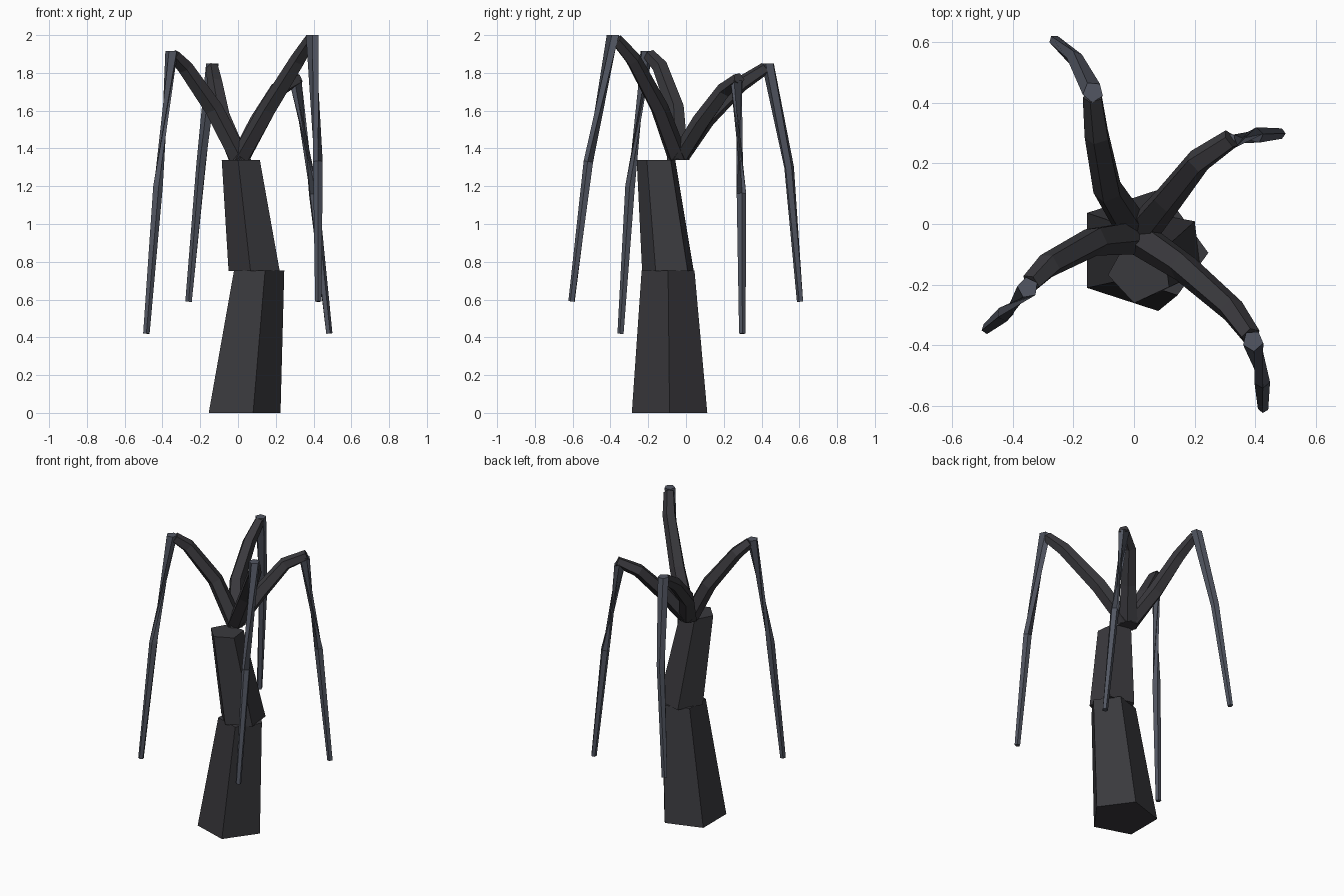
import bpy, bmesh, math
from mathutils import Vector

if "Cube" in bpy.data.objects:
    bpy.data.objects.remove(bpy.data.objects["Cube"], do_unlink=True)


def make_material(name, colour):
    mat = bpy.data.materials.new(name)
    mat.use_nodes = True
    mat.diffuse_color = (*colour, 1)
    mat.node_tree.nodes["Principled BSDF"].inputs["Base Color"].default_value = (*colour, 1)
    return mat


bark = make_material("dark bark", (0.042, 0.041, 0.047))
twig = make_material("blue grey twig", (0.085, 0.094, 0.122))
SIDES = 5
UP = Vector((0, 0, 1))


def skin(name, rings, mat):
    """Loft capped flat-sided rings given as (centre, normal, radius, turn)."""
    bm = bmesh.new()
    loops = []
    for centre, normal, radius, turn in rings:
        tilt = UP.rotation_difference(Vector(normal).normalized())
        loop = []
        for i in range(SIDES):
            a = math.radians(turn) + math.tau * i / SIDES
            offset = tilt @ Vector((math.cos(a), math.sin(a), 0))
            loop.append(bm.verts.new(Vector(centre) + offset * radius))
        loops.append(loop)
    for low, high in zip(loops, loops[1:]):
        for i in range(SIDES):
            j = (i + 1) % SIDES
            bm.faces.new((low[i], low[j], high[j], high[i]))
    bm.faces.new(loops[0][::-1])
    bm.faces.new(loops[-1])
    bmesh.ops.recalc_face_normals(bm, faces=bm.faces)
    mesh = bpy.data.meshes.new(name)
    bm.to_mesh(mesh)
    bm.free()
    mesh.materials.append(mat)
    obj = bpy.data.objects.new(name, mesh)
    bpy.context.collection.objects.link(obj)


def limb(name, points, radii, mat, turn, first_normal=None):
    """Tapered limb whose rings follow the bends of its path."""
    pts = [Vector(p) for p in points]
    rings = []
    for i, (p, r) in enumerate(zip(pts, radii)):
        before = (p - pts[i - 1]).normalized() if i else Vector()
        after = (pts[i + 1] - p).normalized() if i + 1 < len(pts) else Vector()
        normal = first_normal if i == 0 and first_normal else before + after
        rings.append((p, normal, r, turn))
    skin(name, rings, mat)


# Leaning trunk in two stacked blocks
skin("lower_trunk", [((0.015, -0.087, 0), UP, 0.21, 0),
                     ((0.098, -0.095, 0.755), UP, 0.147, 0)], bark)
skin("upper_trunk", [((0.094, -0.09, 0.75), UP, 0.145, -29),
                     ((0.021, -0.155, 1.34), UP, 0.108, -29)], bark)

# Each branch: arching points, then drooping points
fork = (0.01, -0.04, 1.34)
branches = {
    "back_right": ([(-0.085, 0.11, 1.56), (-0.12, 0.29, 1.74), (-0.135, 0.42, 1.825)],
                   [(-0.135, 0.435, 1.85), (-0.195, 0.545, 1.3), (-0.262, 0.605, 0.59)]),
    "back_left": ([(0.11, 0.08, 1.54), (0.21, 0.205, 1.71), (0.32, 0.28, 1.77)],
                  [(0.305, 0.27, 1.76), (0.4, 0.292, 1.16), (0.482, 0.298, 0.42)]),
    "front_left": ([(0.16, -0.14, 1.61), (0.32, -0.28, 1.87), (0.385, -0.37, 1.975)],
                   [(0.392, -0.385, 2.0), (0.422, -0.515, 1.33), (0.426, -0.605, 0.59)]),
    "front_right": ([(-0.13, -0.055, 1.61), (-0.28, -0.135, 1.83), (-0.34, -0.195, 1.895)],
                    [(-0.35, -0.21, 1.915), (-0.425, -0.295, 1.2), (-0.485, -0.345, 0.42)]),
}
for name, (arch, droop) in branches.items():
    heading = math.degrees(math.atan2(arch[1][1], arch[1][0]))
    limb(name + "_branch", [fork] + arch, (0.06, 0.05, 0.043, 0.034), bark, heading, UP)
    limb(name + "_drooping_twig", droop, (0.035, 0.027, 0.018), twig, heading, UP * -1)
